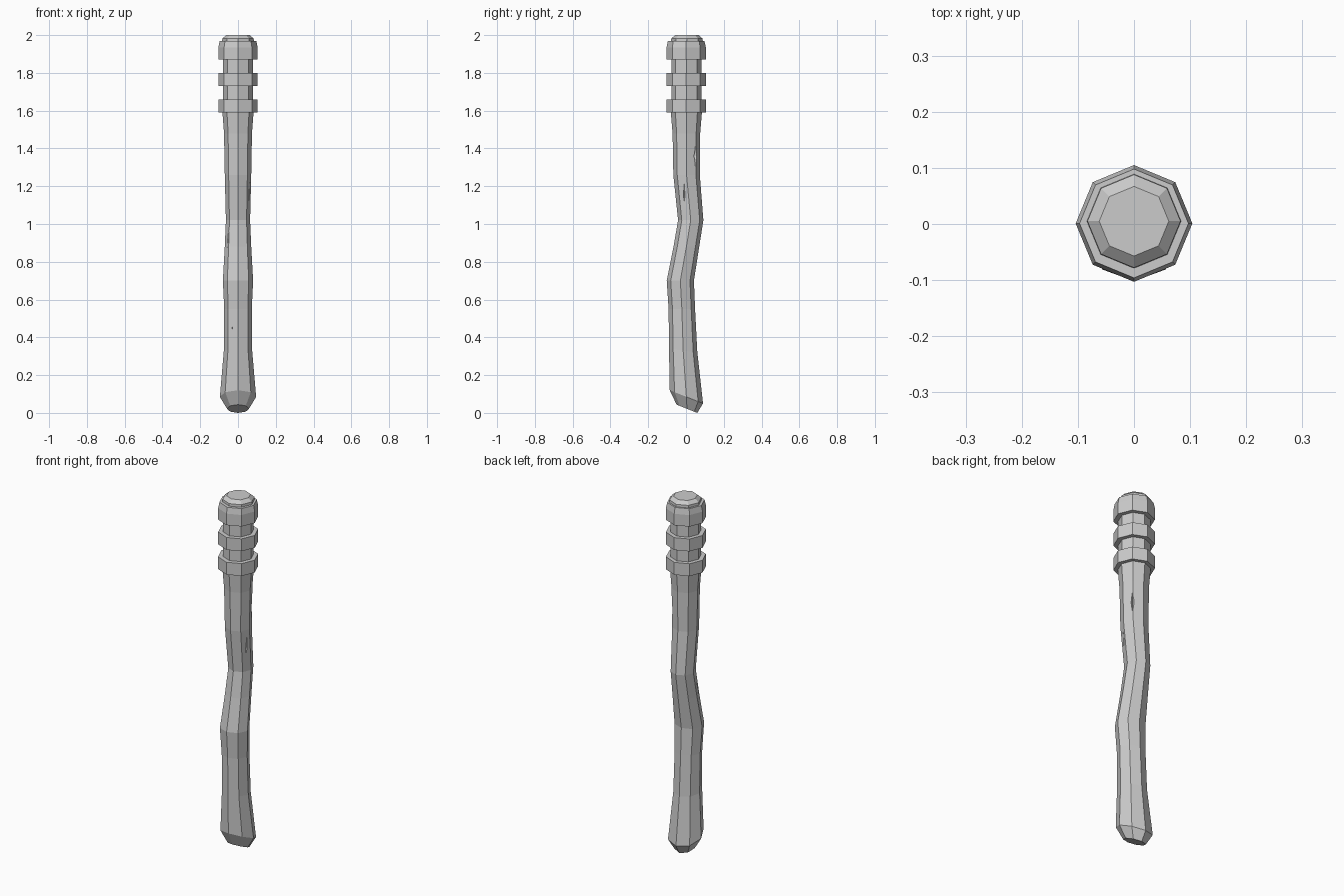
import bpy, bmesh
from math import sin, cos, pi, radians
from mathutils import Vector, Matrix

cube = bpy.data.objects.get("Cube")
if cube:
    bpy.data.objects.remove(cube)

grey = bpy.data.materials.new("plain_grey")
grey.use_nodes = True
GREY = (0.6, 0.6, 0.6, 1)
grey.diffuse_color = GREY
grey.node_tree.nodes["Principled BSDF"].inputs["Base Color"].default_value = GREY
SIDES = 8


def finish(name, bm):
    bmesh.ops.recalc_face_normals(bm, faces=bm.faces)
    mesh = bpy.data.meshes.new(name)
    bm.to_mesh(mesh)
    bm.free()
    mesh.materials.append(grey)
    obj = bpy.data.objects.new(name, mesh)
    bpy.context.collection.objects.link(obj)
    return obj


def loft(name, rings):
    """Octagonal tube through rings of (z, centre y, x radius, y radius, tilt)."""
    bm = bmesh.new()
    loops = []
    for z, cy, rx, ry, tilt in rings:
        loop = []
        for i in range(SIDES):
            a = 2 * pi * i / SIDES
            loop.append(bm.verts.new((rx * cos(a), cy + ry * sin(a), z - tilt * sin(a))))
        loops.append(loop)
    for low, high in zip(loops, loops[1:]):
        for i in range(SIDES):
            j = (i + 1) % SIDES
            bm.faces.new((low[i], low[j], high[j], high[i]))
    bm.faces.new(loops[0][::-1])
    bm.faces.new(loops[-1])
    return finish(name, bm)


# Bent wooden shaft with a slanted butt
shaft = loft("shaft", [
    (0.022, 0.005, 0.058, 0.055, 0.022),
    (0.085, 0.002, 0.096, 0.088, 0.035),
    (0.33, -0.015, 0.075, 0.075, 0.01),
    (0.55, -0.022, 0.073, 0.07, 0),
    (0.70, -0.030, 0.080, 0.072, 0),
    (0.88, 0.002, 0.070, 0.068, 0),
    (1.02, 0.025, 0.064, 0.067, 0),
    (1.26, 0.003, 0.070, 0.070, 0),
    (1.48, 0.002, 0.074, 0.073, 0),
    (1.60, 0.002, 0.083, 0.083, 0)])

# Narrow core of the grip and its rounded cap
loft("grip_core", [(z, 0.002, r, r, 0) for z, r in
                   ((1.59, 0.080), (1.96, 0.080))])
loft("grip_cap", [(z, 0.005, r, r, 0) for z, r in
                  ((1.95, 0.085), (1.982, 0.083), (2.0, 0.062))])

# Raised bands around the grip
for name, low, high in (("lower_band", 1.59, 1.66), ("middle_band", 1.73, 1.80),
                        ("upper_band", 1.87, 1.935)):
    loft(name, [(low, 0.001, 0.104, 0.104, 0), (high, 0.001, 0.104, 0.104, 0)])
loft("top_band", [(1.935, 0.001, 0.104, 0.104, 0), (1.968, 0.001, 0.097, 0.097, 0)])

# Narrow gouges carved into the shaft: (centre, half height, direction)
gouges = [((-0.03, -0.093, 0.45), 0.11, -90),
          ((0.067, -0.01, 1.15), 0.10, 0),
          ((-0.058, -0.03, 0.94), 0.07, 200),
          ((0.052, 0.05, 1.36), 0.06, 45)]
for i, (centre, half, angle) in enumerate(gouges):
    bm = bmesh.new()
    bmesh.ops.create_uvsphere(bm, u_segments=4, v_segments=2, radius=1)
    bmesh.ops.transform(bm, verts=bm.verts, matrix=(
        Matrix.Translation(Vector(centre))
        @ Matrix.Rotation(radians(angle), 4, 'Z')
        @ Matrix.Diagonal((0.016, 0.009, half, 1))))
    cutter = finish("gouge_cutter_%d" % (i + 1), bm)
    cutter.hide_render = True
    cutter.hide_viewport = True
    cutter.display_type = 'WIRE'
    cut = shaft.modifiers.new("gouge", 'BOOLEAN')
    cut.operation = 'DIFFERENCE'
    cut.solver = 'EXACT'
    cut.object = cutter
